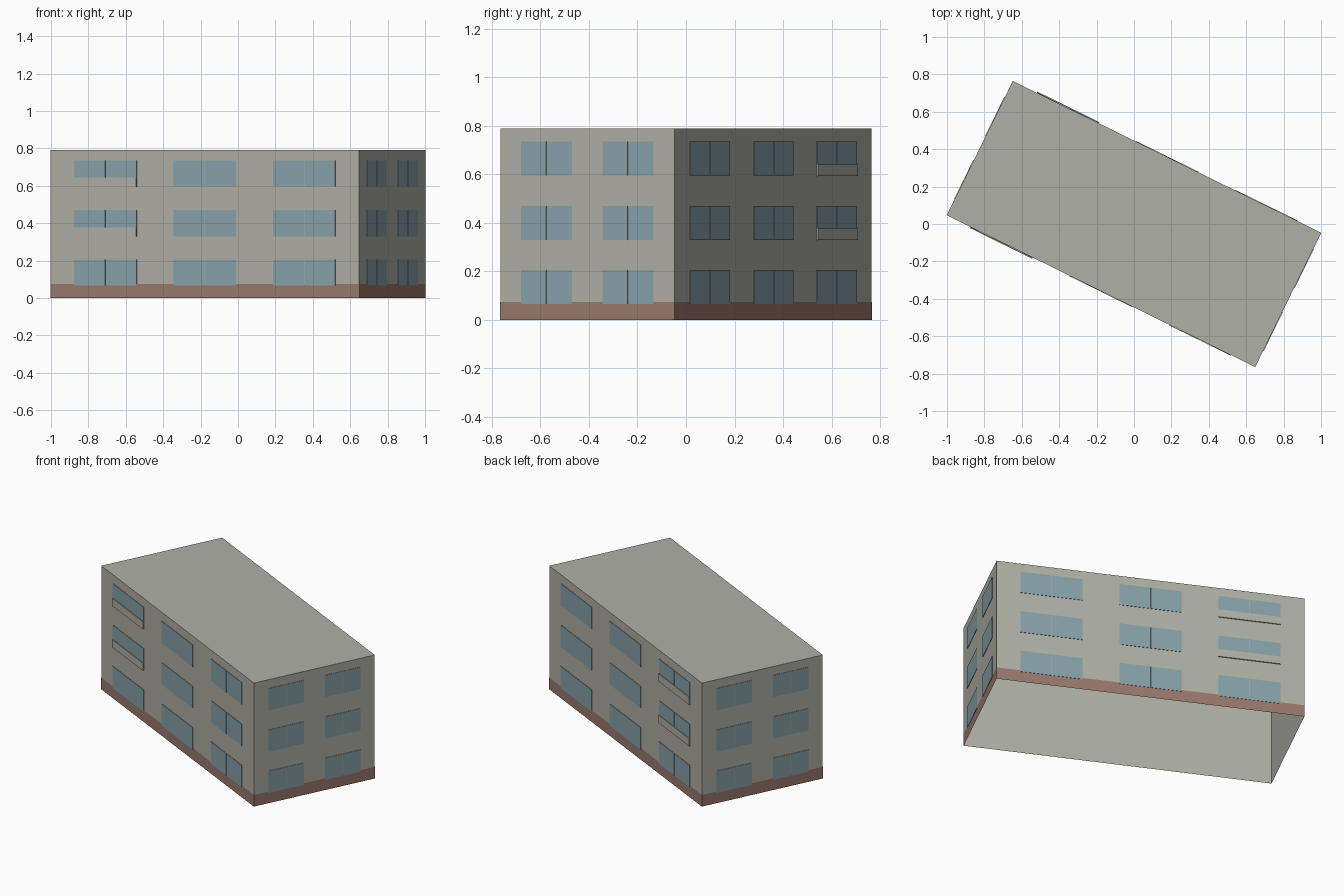
import bpy, bmesh, math
from mathutils import Matrix, Vector

cube = bpy.data.objects.get("Cube")
if cube:
    bpy.data.objects.remove(cube, do_unlink=True)

LENGTH, WIDTH, HEIGHT = 1.838, 0.80, 0.79
TURN = Matrix.Rotation(math.radians(-26.2), 4, 'Z')


def material(name, colour):
    mat = bpy.data.materials.new(name)
    mat.use_nodes = True
    mat.diffuse_color = (*colour, 1)
    mat.node_tree.nodes["Principled BSDF"].inputs["Base Color"].default_value = (*colour, 1)
    return mat


plaster = material("grey plaster", (0.43, 0.434, 0.376))
glass = material("blue glass", (0.246, 0.361, 0.402))
brick = material("brown plinth", (0.319, 0.195, 0.150))


def finish(name, bm, mat):
    mesh = bpy.data.meshes.new(name)
    bm.to_mesh(mesh)
    bm.free()
    mesh.materials.append(mat)
    obj = bpy.data.objects.new(name, mesh)
    obj.matrix_world = TURN
    bpy.context.collection.objects.link(obj)


def add_box(bm, low, high, place=Matrix()):
    low, high = Vector(low), Vector(high)
    fit = Matrix.Translation((low + high) / 2) @ Matrix.Diagonal((*(high - low), 1))
    return bmesh.ops.create_cube(bm, size=1, matrix=place @ fit)["verts"]


def shell(name, grow, height, mat, has_top):
    """Box open underneath, and optionally open on top."""
    bm = bmesh.new()
    x, y = LENGTH / 2 + grow, WIDTH / 2 + grow
    add_box(bm, (-x, -y, 0), (x, y, height))
    bm.normal_update()
    open_faces = [f for f in bm.faces
                  if f.normal.z < -0.5 or (f.normal.z > 0.5 and not has_top)]
    bmesh.ops.delete(bm, geom=open_faces, context='FACES')
    finish(name, bm, mat)


# Walls with flat roof, and the painted plinth band
shell("walls_and_roof", 0, HEIGHT, plaster, True)
shell("plinth", 0.001, 0.075, brick, False)

# Window columns along each wall, as fractions of its length
LONG_BAYS = [(0.077, 0.279), (0.399, 0.601), (0.721, 0.923)]
SHORT_BAYS = [(0.12, 0.412), (0.588, 0.88)]
ROWS = [0.066, 0.33, 0.595]
PANE_HEIGHT, GAP = 0.14, 0.003
WALLS = [("front", 0, LENGTH, WIDTH, LONG_BAYS), ("left", 90, WIDTH, LENGTH, SHORT_BAYS),
         ("back", 180, LENGTH, WIDTH, LONG_BAYS), ("right", 270, WIDTH, LENGTH, SHORT_BAYS)]

for side, angle, span, depth, bays in WALLS:
    # Local frame: x along the wall, -y outward
    place = Matrix.Rotation(math.radians(angle), 4, 'Z') @ Matrix.Translation((-span / 2, -depth / 2, 0))
    # Paired window panes
    bm = bmesh.new()
    for start, end in bays:
        a, b = start * span, end * span
        mid = (a + b) / 2
        for z in ROWS:
            for lo, hi in ((a, mid - GAP / 2), (mid + GAP / 2, b)):
                add_box(bm, (lo, -0.003, z), (hi, -0.0005, z + PANE_HEIGHT), place)
    finish(side + "_windows", bm, glass)

    # Shallow balcony parapets in one end bay of both long walls
    if side in ("front", "back"):
        start, end = bays[0] if side == "front" else bays[-1]
        bm = bmesh.new()
        for z in ROWS[1:]:
            add_box(bm, (start * span, -0.007, z - 0.001), (end * span, -0.0005, z + 0.048), place)
        finish(side + "_balconies", bm, plaster)
